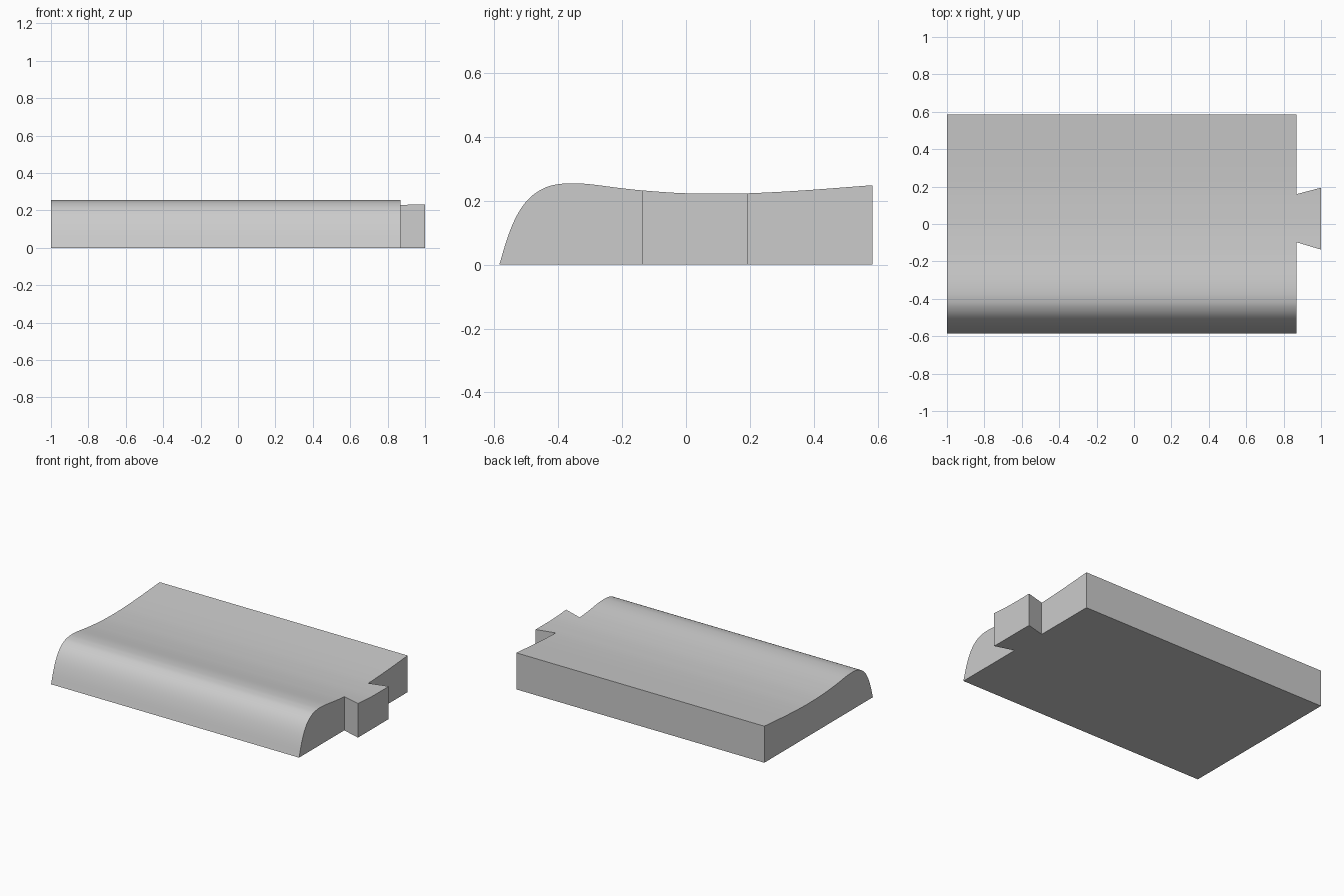
import bpy, bmesh
from mathutils import Vector, geometry

if "Cube" in bpy.data.objects:
    bpy.data.objects.remove(bpy.data.objects["Cube"])

grey = bpy.data.materials.new("plain_grey")
grey.diffuse_color = (0.6, 0.6, 0.6, 1)
grey.use_nodes = True
grey.node_tree.nodes["Principled BSDF"].inputs["Base Color"].default_value = grey.diffuse_color


def prism(name, outline, offset):
    """Extrude a closed 3D outline along an offset into a solid."""
    bm = bmesh.new()
    face = bm.faces.new([bm.verts.new(p) for p in outline])
    ext = bmesh.ops.extrude_face_region(bm, geom=[face])
    moved = [v for v in ext["geom"] if isinstance(v, bmesh.types.BMVert)]
    bmesh.ops.translate(bm, vec=offset, verts=moved)
    bmesh.ops.recalc_face_normals(bm, faces=bm.faces)
    mesh = bpy.data.meshes.new(name)
    bm.to_mesh(mesh)
    bm.free()
    mesh.materials.append(grey)
    obj = bpy.data.objects.new(name, mesh)
    bpy.context.collection.objects.link(obj)
    return obj


def smooth_curve(pts, steps=6):
    """Cubic spline through (y, z) points."""
    p = [Vector((0, y, z)) for y, z in pts]
    tan = [(p[min(i + 1, len(p) - 1)] - p[max(i - 1, 0)]).normalized() for i in range(len(p))]
    out = []
    for i in range(len(p) - 1):
        h = (p[i + 1] - p[i]).length / 3
        out += geometry.interpolate_bezier(p[i], p[i] + tan[i] * h,
                                           p[i + 1] - tan[i + 1] * h, p[i + 1], steps + 1)[:-1]
    return out + [p[-1]]


# Side profile: rounded nose, shallow dip, rising back edge
top = smooth_curve([(-0.585, 0), (-0.556, 0.094), (-0.525, 0.163), (-0.4875, 0.2115),
                    (-0.44, 0.242), (-0.394, 0.253), (-0.353, 0.255), (-0.30, 0.252),
                    (-0.206, 0.240), (-0.14, 0.233), (-0.02, 0.2245), (0.09, 0.2225),
                    (0.19, 0.2235), (0.356, 0.232), (0.585, 0.249)])
profile = [Vector((-1, v.y, v.z)) for v in top] + [Vector((-1, 0.585, 0))]
body = prism("slab_with_dovetail", profile, (2.1, 0, 0))

# Plan outline with the dovetail tongue on the right end
plan = [(-1.1, -0.7), (0.87, -0.7), (0.87, -0.098), (1, -0.137),
        (1, 0.194), (0.87, 0.16), (0.87, 0.7), (-1.1, 0.7)]
cutter = prism("plan_cutter", [(x, y, -0.2) for x, y in plan], (0, 0, 0.8))
cutter.hide_render = True

# Trim the slab to the plan outline
mod = body.modifiers.new("trim", "BOOLEAN")
mod.operation, mod.solver, mod.object = "INTERSECT", "EXACT", cutter
bpy.context.view_layer.objects.active = body
body.select_set(True)
bpy.ops.object.modifier_apply(modifier=mod.name)
bpy.data.objects.remove(cutter)
bpy.ops.object.shade_smooth_by_angle(angle=0.52)
